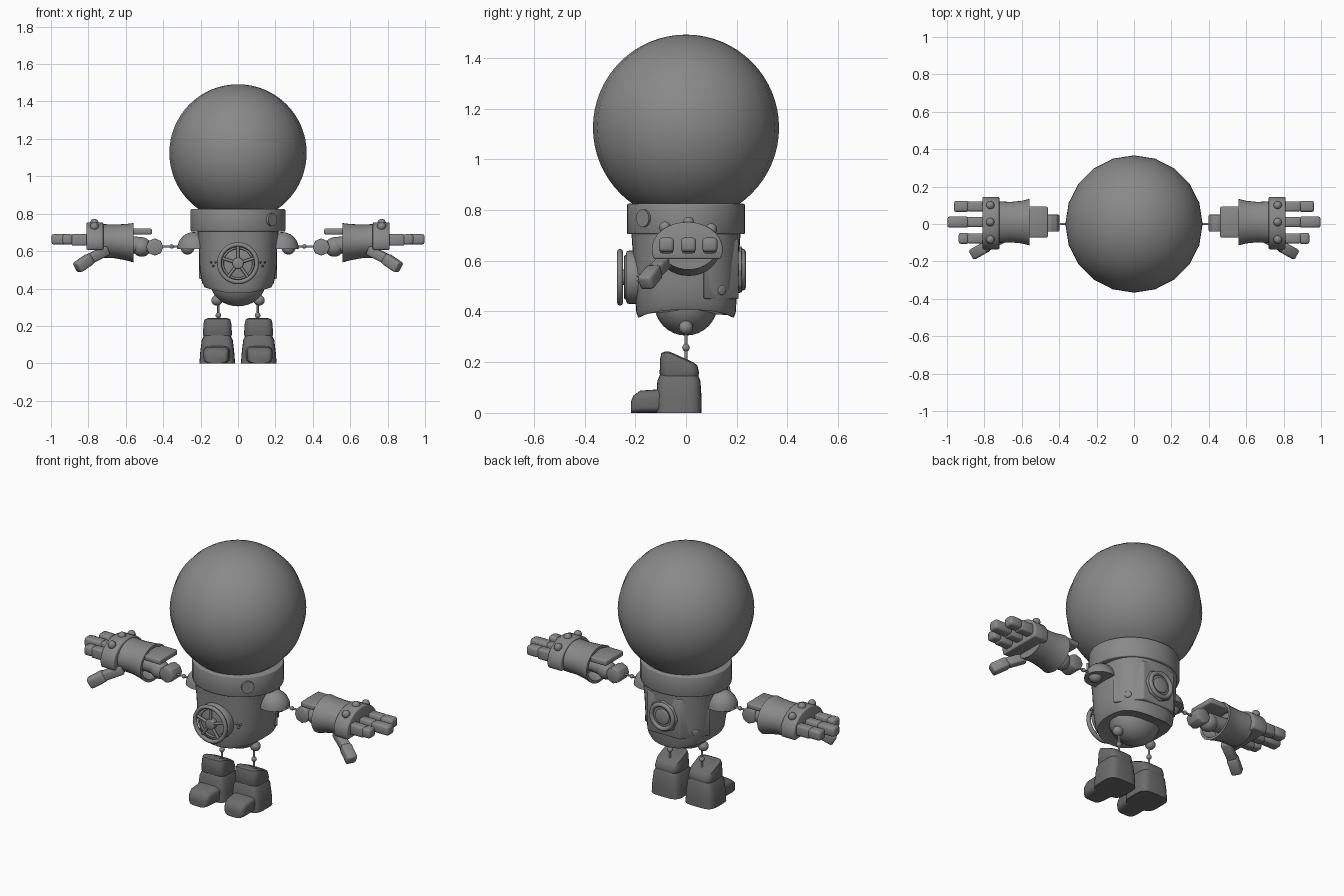
import bpy, bmesh
from math import sin, cos, pi, radians, copysign
from mathutils import Vector, Matrix

if "Cube" in bpy.data.objects:
    bpy.data.objects.remove(bpy.data.objects["Cube"], do_unlink=True)


def material(name, v):
    m = bpy.data.materials.new(name)
    m.use_nodes = True
    m.diffuse_color = (v, v, v, 1)
    m.node_tree.nodes["Principled BSDF"].inputs["Base Color"].default_value = (v, v, v, 1)
    return m


SUIT = material("suit grey", 0.25)
BOOT = material("boot dark grey", 0.15)


def finish(name, bm, mat=SUIT, bevel=0, cut=None, fix=None):
    """Optional flat cut, vertex adjustment and bevel, then a shaded object."""
    if cut is not None:
        geom = bm.verts[:] + bm.edges[:] + bm.faces[:]
        bmesh.ops.bisect_plane(bm, geom=geom, plane_co=(0, 0, cut), plane_no=(0, 0, 1), clear_inner=True)
        bmesh.ops.holes_fill(bm, edges=[e for e in bm.edges if e.is_boundary])
    if fix:
        for v in bm.verts:
            fix(v.co)
    bmesh.ops.recalc_face_normals(bm, faces=bm.faces)
    if bevel:
        sharp = [e for e in bm.edges if e.is_manifold and e.calc_face_angle(0) > radians(40)]
        bmesh.ops.bevel(bm, geom=sharp, offset=bevel, segments=2, profile=0.5,
                        affect='EDGES', clamp_overlap=True)
    for f in bm.faces:
        f.smooth = True
    mesh = bpy.data.meshes.new(name)
    bm.to_mesh(mesh)
    bm.free()
    mesh.set_sharp_from_angle(angle=radians(48))
    mesh.materials.append(mat)
    ob = bpy.data.objects.new(name, mesh)
    bpy.context.scene.collection.objects.link(ob)
    return ob


def loft(name, rings, axis='Z', power=2, n=32, **kw):
    """Skin superellipse rings (position, centre a, centre b, radius a, radius b)."""
    place = {'X': lambda t, a, b: (t, a, b), 'Y': lambda t, a, b: (a, t, b),
             'Z': lambda t, a, b: (a, b, t)}[axis]
    curve = lambda c: copysign(abs(c) ** (2 / power), c)
    bm = bmesh.new()
    loops = [[bm.verts.new(place(t, ca + ra * curve(cos(2 * pi * i / n)),
                                 cb + rb * curve(sin(2 * pi * i / n)))) for i in range(n)]
             for t, ca, cb, ra, rb in rings]
    for lo, hi in zip(loops, loops[1:]):
        for i in range(n):
            j = (i + 1) % n
            bm.faces.new((lo[i], lo[j], hi[j], hi[i]))
    bm.faces.new(loops[0])
    bm.faces.new(loops[-1])
    return finish(name, bm, **kw)


def ball(name, loc, radii, u=20, v=12, **kw):
    bm = bmesh.new()
    bmesh.ops.create_uvsphere(bm, u_segments=u, v_segments=v, radius=1,
                              matrix=Matrix.Translation(loc) @ Matrix.Diagonal((*radii, 1)))
    return finish(name, bm, **kw)


def rod(name, p, q, r, n=20, **kw):
    p, q = Vector(p), Vector(q)
    mat = Matrix.Translation((p + q) / 2) @ (q - p).to_track_quat('Z', 'Y').to_matrix().to_4x4()
    bm = bmesh.new()
    bmesh.ops.create_cone(bm, cap_ends=True, segments=n, radius1=r, radius2=r,
                          depth=(q - p).length, matrix=mat)
    return finish(name, bm, **kw)


def block(name, p, q, w, h, bevel=0.01):
    """Rounded bar running from p to q."""
    p, q = Vector(p), Vector(q)
    mat = (Matrix.Translation((p + q) / 2) @ (q - p).to_track_quat('X', 'Z').to_matrix().to_4x4()
           @ Matrix.Diagonal(((q - p).length, w, h, 1)))
    bm = bmesh.new()
    bmesh.ops.create_cube(bm, size=1, matrix=mat)
    return finish(name, bm, bevel=bevel)


def hoop(name, y, z, major, minor, n=32, m=8):
    """Ring standing upright, facing front and back."""
    bm = bmesh.new()
    grid = [[bm.verts.new(((major + minor * cos(2 * pi * k / m)) * cos(2 * pi * i / n),
                           y + minor * sin(2 * pi * k / m),
                           z + (major + minor * cos(2 * pi * k / m)) * sin(2 * pi * i / n)))
             for k in range(m)] for i in range(n)]
    for i in range(n):
        for k in range(m):
            a, b = grid[i], grid[(i + 1) % n]
            bm.faces.new((a[k], b[k], b[(k + 1) % m], a[(k + 1) % m]))
    return finish(name, bm)


# Helmet and collar
ball("helmet", (0, 0, 1.125), (0.367, 0.367, 0.367), u=20, v=32)
loft("collar", [(0.705, 0, 0, 0.253, 0.233), (0.825, 0, 0, 0.253, 0.233)], n=40, bevel=0.006)
rod("collar_button", (0.165, -0.152, 0.768), (0.186, -0.172, 0.768), 0.035)


# Torso with a hem that rises at the sides, and the rounded hips below
def hem(co):
    if co.z < 0.43:
        co.z += 0.04 * (co.x / 0.2) ** 2


loft("torso", [(0.385, 0, 0, 0.155, 0.165), (0.375, 0, 0, 0.178, 0.188), (0.395, 0, 0, 0.192, 0.196),
               (0.5, 0, 0, 0.205, 0.203), (0.6, 0, 0, 0.209, 0.208), (0.72, 0, 0, 0.218, 0.216)],
     power=2.5, n=40, fix=hem)
ball("hips", (0, 0, 0.43), (0.147, 0.125, 0.125), v=16)

# Chest hatch with a hand wheel
WHEEL_Z = 0.535
rod("hatch_base", (0, -0.17, WHEEL_Z), (0, -0.236, WHEEL_Z), 0.105, n=32, bevel=0.01)
hoop("hatch_wheel_rim", -0.26, WHEEL_Z, 0.1, 0.012)
hoop("hatch_inner_ring", -0.238, WHEEL_Z, 0.082, 0.006)
rod("hatch_hub", (0, -0.23, WHEEL_Z), (0, -0.268, WHEEL_Z), 0.03, bevel=0.005)
for i in range(5):
    a = pi / 2 + 2 * pi * i / 5
    rod("hatch_spoke", (0.02 * cos(a), -0.258, WHEEL_Z + 0.02 * sin(a)),
        (0.1 * cos(a), -0.258, WHEEL_Z + 0.1 * sin(a)), 0.008, n=8)

# Back unit with chamfered sides and a round port
bm = bmesh.new()
outline = [(0.21, 0.07), (0.105, 0.208), (-0.105, 0.208), (-0.21, 0.07)]
base = bm.faces.new([bm.verts.new((x, y, 0.45)) for x, y in outline])
top = bmesh.ops.extrude_face_region(bm, geom=[base])
bmesh.ops.translate(bm, vec=(0, 0, 0.235), verts=[g for g in top["geom"] if isinstance(g, bmesh.types.BMVert)])
finish("back_unit", bm, bevel=0.006)
rod("port_plate", (0, 0.2, 0.565), (0, 0.22, 0.565), 0.092, n=8, bevel=0.004)
hoop("port_ring", 0.223, 0.565, 0.07, 0.013)
rod("port_cap", (0, 0.21, 0.565), (0, 0.229, 0.565), 0.045, bevel=0.004)

# Left side parts, mirrored afterwards
left = []
add = left.append
for z in (0.485, 0.65):
    add(rod("left_back_bolt", (0.148, 0.131, z), (0.166, 0.145, z), 0.02, n=16, bevel=0.005))
for dx, dz in ((-0.012, 0.01), (0.012, 0.01), (0, -0.01)):
    add(ball("left_chest_stud", (0.132 + dx, -0.183, 0.53 + dz), (0.006, 0.012, 0.006), u=8, v=6))

# Shoulder and wire arm
add(ball("left_shoulder_pad", (0.235, 0, 0.612), (0.09, 0.085, 0.09), cut=0.612))
add(ball("left_shoulder_joint", (0.27, 0, 0.62), (0.038, 0.038, 0.038)))
add(rod("left_arm_wire", (0.27, 0, 0.625), (0.45, 0, 0.625), 0.006, n=8))
add(ball("left_arm_bead", (0.355, 0, 0.625), (0.012, 0.012, 0.012), u=12, v=8))
add(rod("left_elbow", (0.445, -0.04, 0.622), (0.445, 0.05, 0.622), 0.046, n=8, bevel=0.004))
add(ball("left_forearm_ball", (0.515, 0.005, 0.622), (0.052, 0.052, 0.052)))
add(block("left_forearm_plate", (0.46, 0.01, 0.705), (0.6, 0.01, 0.705), 0.165, 0.032, bevel=0.008))
add(rod("left_wrist", (0.515, 0.005, 0.63), (0.64, 0.005, 0.64), 0.045))

# Glove: hollow flared cuff, domed palm, rivets, fingers and thumb
add(loft("left_cuff", [(0.63, 0.01, 0.645, 0.085, 0.07), (0.56, 0.01, 0.645, 0.108, 0.09),
                       (0.56, 0.01, 0.645, 0.124, 0.105), (0.6, 0.01, 0.648, 0.114, 0.097),
                       (0.66, 0.01, 0.652, 0.108, 0.09), (0.74, 0.01, 0.655, 0.112, 0.09)], axis='X'))
add(loft("left_palm", [(0.72, 0.005, 0.645, 0.14, 0.108), (0.81, 0.005, 0.645, 0.14, 0.108)],
         axis='X', cut=0.607, bevel=0.006))
for y, z in ((-0.083, 0.732), (0.01, 0.75), (0.1, 0.725)):
    add(ball("left_glove_rivet", (0.768, y, z), (0.023, 0.023, 0.023), u=12, v=8))
for y, tip in ((-0.077, 0.938), (0.01, 0.998), (0.094, 0.963)):
    add(block("left_finger_base", (0.79, y, 0.66), (0.892, y, 0.66), 0.054, 0.062))
    add(block("left_finger_tip", (0.884, y, 0.663), (tip, y, 0.663), 0.06, 0.056, bevel=0.013))
add(block("left_thumb_base", (0.7, -0.075, 0.605), (0.8, -0.127, 0.555), 0.052, 0.052))
add(block("left_thumb_tip", (0.787, -0.12, 0.562), (0.862, -0.162, 0.51), 0.06, 0.06, bevel=0.012))

# Wire leg
add(ball("left_hip_joint", (0.113, 0, 0.337), (0.03, 0.028, 0.028)))
add(rod("left_leg_wire", (0.105, 0, 0.34), (0.105, 0, 0.17), 0.006, n=8))
add(ball("left_leg_bead", (0.105, 0, 0.257), (0.015, 0.015, 0.015), u=12, v=8))


# Boot: shell, cuff sloping down to the back, and toe cap
def slope(co):
    if co.z > 0.18:
        co.z -= min(max((co.y + 0.065) * 0.45, 0), 0.05)


add(loft("left_boot_shell", [(0, 0.111, -0.028, 0.095, 0.09), (0.05, 0.111, -0.028, 0.092, 0.09),
                             (0.125, 0.111, -0.028, 0.083, 0.085), (0.15, 0.111, -0.028, 0.07, 0.075)],
         power=4, mat=BOOT))
add(loft("left_boot_cuff", [(0.135, 0.11, -0.026, 0.07, 0.07), (0.155, 0.11, -0.026, 0.078, 0.078),
                            (0.215, 0.11, -0.026, 0.075, 0.076), (0.236, 0.11, -0.026, 0.07, 0.071),
                            (0.242, 0.11, -0.026, 0.056, 0.056)], power=4, mat=BOOT, fix=slope))
add(loft("left_boot_toe", [(-0.217, 0.117, 0.022, 0.048, 0.022), (-0.208, 0.117, 0.034, 0.06, 0.034),
                           (-0.18, 0.116, 0.044, 0.068, 0.044), (-0.09, 0.113, 0.047, 0.072, 0.047)],
         axis='Y', power=4, mat=BOOT))

for ob in left:
    mesh = ob.data.copy()
    mesh.transform(Matrix.Diagonal((-1, 1, 1, 1)))
    mesh.flip_normals()
    twin = bpy.data.objects.new(ob.name.replace("left", "right"), mesh)
    bpy.context.scene.collection.objects.link(twin)
